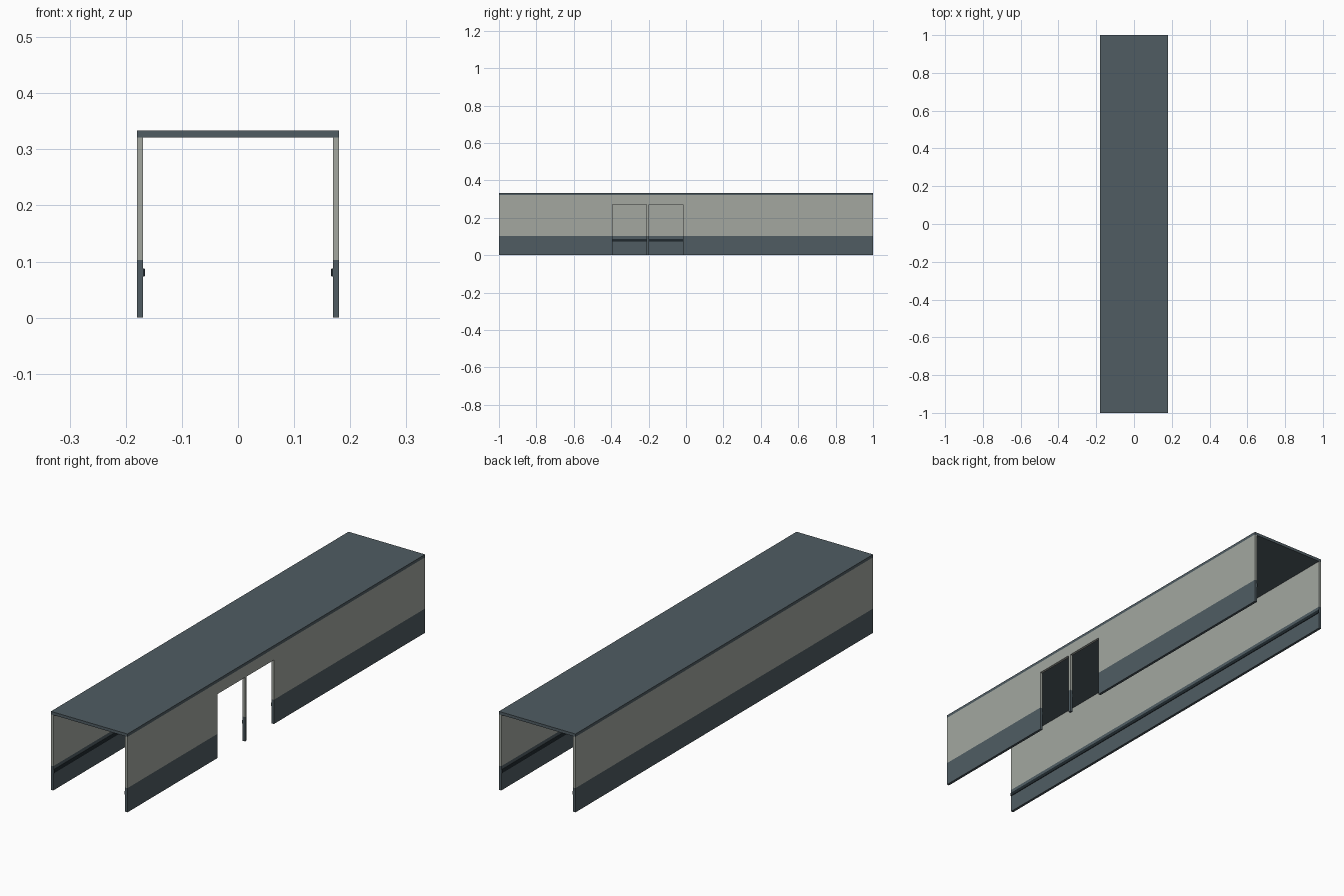
import bpy, bmesh
from mathutils import Vector

if "Cube" in bpy.data.objects:
    bpy.data.objects.remove(bpy.data.objects["Cube"])


def material(name, rgb):
    m = bpy.data.materials.new(name)
    m.diffuse_color = (*rgb, 1)
    m.use_nodes = True
    m.node_tree.nodes["Principled BSDF"].inputs["Base Color"].default_value = m.diffuse_color
    return m


slate = material("slate_blue", (0.080, 0.108, 0.124))
grey = material("warm_grey", (0.366, 0.386, 0.353))
black = material("rail_black", (0.014, 0.022, 0.027))

HALF_W, WALL_T, HALF_L = 0.18, 0.011, 1.0
WALL_TOP, ROOF_TOP, BAND = 0.321, 0.3335, 0.103
DOOR_TOP = 0.272
DOORS = [(-0.394, -0.210), (-0.199, -0.016)]
INNER = HALF_W - WALL_T


def extrude(name, points, offset, mats, split=None):
    """Extrude a flat outline; optionally cut it at a height and paint above it."""
    bm = bmesh.new()
    face = bm.faces.new([bm.verts.new(p) for p in points])
    ext = bmesh.ops.extrude_face_region(bm, geom=[face], use_keep_orig=True)
    moved = [v for v in ext["geom"] if isinstance(v, bmesh.types.BMVert)]
    bmesh.ops.translate(bm, verts=moved, vec=Vector(offset))
    if split is not None:
        bmesh.ops.triangulate(bm, faces=bm.faces[:])
        bmesh.ops.bisect_plane(bm, geom=bm.verts[:] + bm.edges[:] + bm.faces[:],
                               plane_co=(0, 0, split), plane_no=(0, 0, 1))
        for f in bm.faces:
            f.material_index = int(f.calc_center_median().z > split)
    bmesh.ops.recalc_face_normals(bm, faces=bm.faces[:])
    me = bpy.data.meshes.new(name)
    bm.to_mesh(me)
    bm.free()
    for m in mats:
        me.materials.append(m)
    ob = bpy.data.objects.new(name, me)
    bpy.context.collection.objects.link(ob)
    return ob


def wall(name, x, doors):
    # Side outline, stepping up over each doorway
    outline = [(-HALF_L, 0)]
    for a, b in doors:
        outline += [(a, 0), (a, DOOR_TOP), (b, DOOR_TOP), (b, 0)]
    outline += [(HALF_L, 0), (HALF_L, WALL_TOP), (-HALF_L, WALL_TOP)]
    extrude(name, [(x, y, z) for y, z in outline], (WALL_T, 0, 0),
            [slate, grey], split=BAND)


def rail(name, side, y0, y1):
    # Bumper rail with bevelled inner edges
    profile = [(0, 0.073), (0.0022, 0.073), (0.0034, 0.076),
               (0.0034, 0.085), (0.0022, 0.088), (0, 0.088)]
    extrude(name, [(side * (INNER - d), y0, z) for d, z in profile],
            (0, y1 - y0, 0), [black])


# Walls: closed on the left, two doorways on the right
wall("left_wall", -HALF_W, [])
wall("right_wall", INNER, DOORS)

# Roof slab
extrude("roof", [(-HALF_W, -HALF_L, WALL_TOP), (HALF_W, -HALF_L, WALL_TOP),
                 (HALF_W, HALF_L, WALL_TOP), (-HALF_W, HALF_L, WALL_TOP)],
        (0, 0, ROOF_TOP - WALL_TOP), [slate])

# Rails along the inner faces, interrupted by the doorways
rail("left_rail", -1, -HALF_L, HALF_L)
stops = [-HALF_L] + [y for d in DOORS for y in d] + [HALF_L]
for i in range(0, len(stops), 2):
    rail(f"right_rail_{i // 2 + 1}", 1, stops[i], stops[i + 1])
